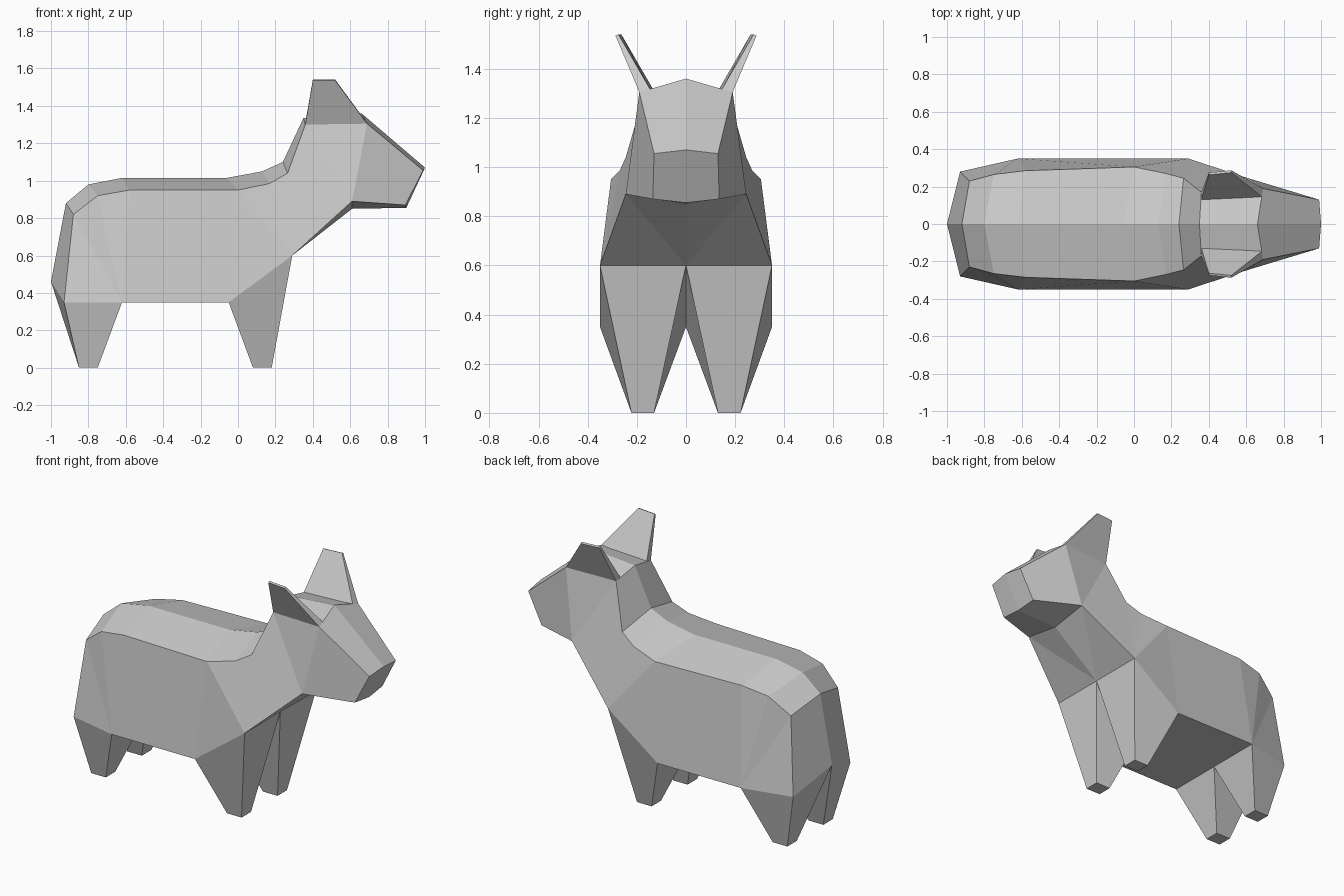
import bpy, bmesh

if "Cube" in bpy.data.objects:
    bpy.data.objects.remove(bpy.data.objects["Cube"])

# Half-body profile loops: centre line (x, z) and matching side edge (x, y, z)
CENTRE = [(-1, .46), (-.92, .88), (-.80, .98), (-.62, 1.015), (-.06, 1.015),
          (.13, 1.05), (.24, 1.10), (.35, 1.335), (.66, 1.36), (1, 1.07),
          (.90, .855), (.61, .85), (.29, .60), (-.05, .35), (-.62, .35)]
EDGE = [(-.93, .28, .35), (-.88, .23, .82), (-.75, .265, .92), (-.58, .285, .95),
        (0, .305, .95), (.17, .27, .985), (.265, .245, 1.04), (.36, .17, 1.30),
        (.69, .19, 1.305), (.99, .13, 1.055), (.895, .135, .87), (.61, .245, .89),
        (.29, .35, .60), (-.05, .35, .35), (-.62, .35, .35)]
N = len(EDGE)
centre = [(x, 0, z) for x, z in CENTRE]


def make_half(name, verts, faces):
    """Flat-shaded mesh of one half, mirrored across y = 0."""
    bm = bmesh.new()
    vs = [bm.verts.new(v) for v in verts]
    for f in faces:
        bm.faces.new([vs[i] for i in f])
    bmesh.ops.recalc_face_normals(bm, faces=bm.faces)
    mesh = bpy.data.meshes.new(name)
    bm.to_mesh(mesh)
    bm.free()
    ob = bpy.data.objects.new(name, mesh)
    bpy.context.collection.objects.link(ob)
    mod = ob.modifiers.new("mirror", 'MIRROR')
    mod.use_axis = (False, True, False)
    return ob


def tapered(name, base, tip, close_base=False):
    """Four-sided part running from a base ring to a tip ring."""
    faces = [(i, (i + 1) % 4, 4 + (i + 1) % 4, 4 + i) for i in range(4)]
    faces.append((7, 6, 5, 4))
    if close_base:
        faces.append((0, 1, 2, 3))
    return make_half(name, base + tip, faces)


# Body and head: strip between the loops, left open where the legs join
faces = []
for i in range(N):
    j = (i + 1) % N
    if i in (12, 14):
        continue
    if i == 11:                      # chest folds towards the breastbone
        faces += [(12, N + 12, N + 11), (12, N + 11, 11)]
    else:
        faces.append((i, j, N + j, N + i))
# Flank, neck and cheek facets
SIDE = [(0, 1, 14), (1, 2, 14), (2, 3, 14), (3, 4, 13, 14), (4, 12, 13),
        (4, 5, 12), (5, 6, 12), (6, 7, 11, 12), (7, 8, 11), (8, 9, 10, 11)]
faces += [tuple(N + k for k in reversed(f)) for f in SIDE]
make_half("body_and_head", centre + EDGE, faces)

# Legs
for name, a, b, x0, x1 in (("rear_legs", 0, 14, -.85, -.75),
                           ("front_legs", 13, 12, .08, .18)):
    foot = [(x0, .13, 0), (x0, .222, 0), (x1, .222, 0), (x1, .13, 0)]
    tapered(name, [centre[a], EDGE[a], EDGE[b], centre[b]], foot)

# Ears
tapered("ears",
        [EDGE[7], EDGE[8], (.685, .145, 1.315), (.36, .13, 1.31)],
        [(.40, .275, 1.535), (.52, .287, 1.535), (.52, .275, 1.54), (.40, .263, 1.54)],
        close_base=True)
